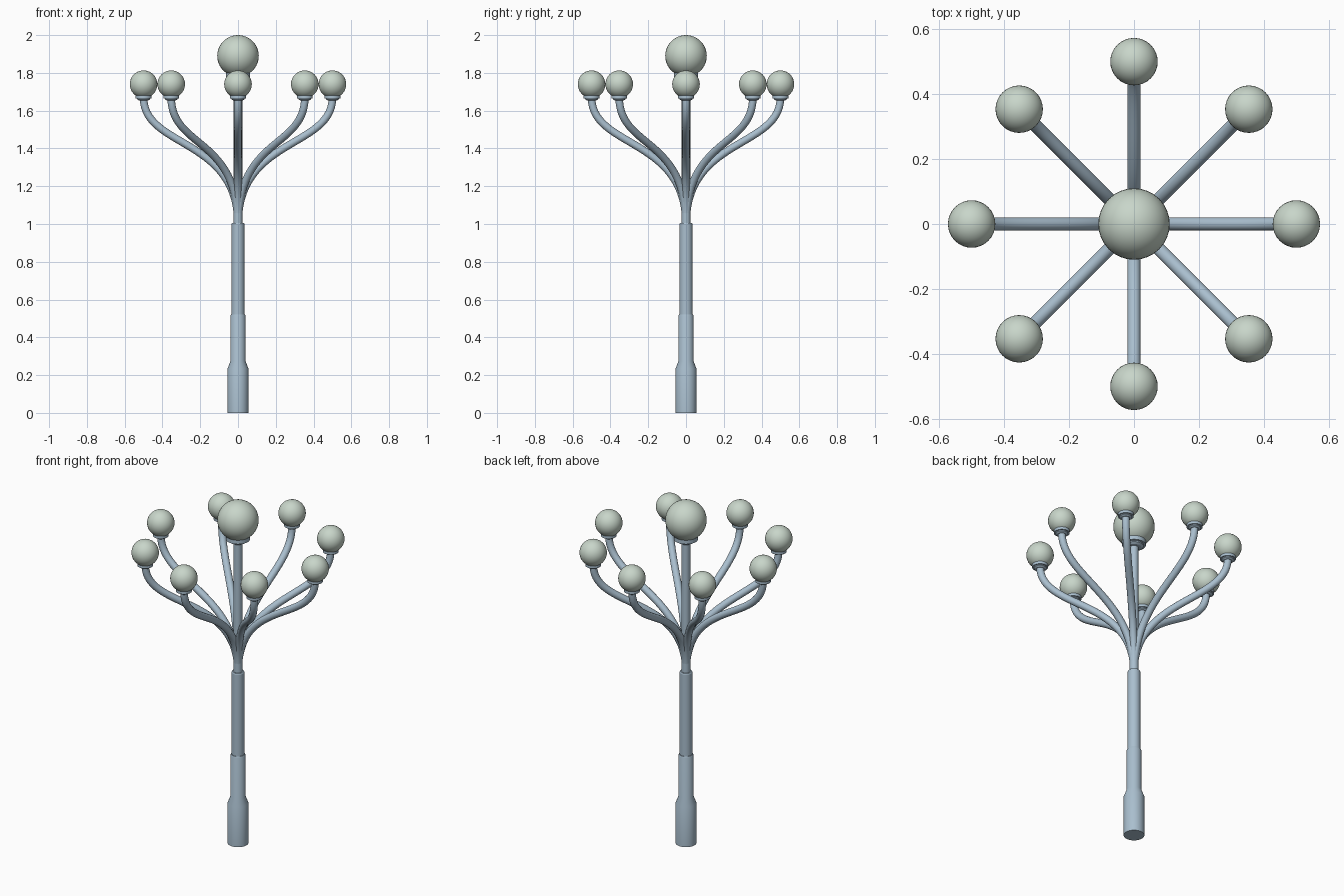
import bpy, bmesh, math
from mathutils import Matrix, Vector

if "Cube" in bpy.data.objects:
    bpy.data.objects.remove(bpy.data.objects["Cube"], do_unlink=True)


def material(name, rgb):
    mat = bpy.data.materials.new(name)
    mat.use_nodes = True
    mat.diffuse_color = (*rgb, 1)
    mat.node_tree.nodes["Principled BSDF"].inputs["Base Color"].default_value = (*rgb, 1)
    return mat


steel = material("blue_grey_steel", (0.40, 0.52, 0.62))
glass = material("pale_green_glass", (0.58, 0.67, 0.59))


def finish(name, bm, mat):
    bmesh.ops.recalc_face_normals(bm, faces=bm.faces)
    mesh = bpy.data.meshes.new(name)
    bm.to_mesh(mesh)
    bm.free()
    mesh.materials.append(mat)
    obj = bpy.data.objects.new(name, mesh)
    bpy.context.collection.objects.link(obj)
    bpy.ops.object.select_all(action="DESELECT")
    obj.select_set(True)
    bpy.context.view_layer.objects.active = obj
    bpy.ops.object.shade_smooth_by_angle(angle=math.radians(30))
    return obj


def sweep(name, rings, sides=24):
    """Skin circles given as (centre, radius, tilt in the xz plane)."""
    bm = bmesh.new()
    loops = []
    for centre, radius, tilt in rings:
        turn = Matrix.Rotation(tilt, 3, "Y")
        loops.append([bm.verts.new(Vector(centre) + turn @ Vector(
            (radius * math.cos(a), radius * math.sin(a), 0)))
            for a in (math.tau * i / sides for i in range(sides))])
    for low, high in zip(loops, loops[1:]):
        for i in range(sides):
            j = (i + 1) % sides
            bm.faces.new((low[i], low[j], high[j], high[i]))
    bm.faces.new(loops[0])
    bm.faces.new(loops[-1])
    return finish(name, bm, steel)


def turned(name, profile):
    return sweep(name, [((0, 0, z), r, 0) for r, z in profile], 32)


def lamp(name, x, z, radius):
    """A globe seated in a flared collar."""
    bm = bmesh.new()
    bmesh.ops.create_uvsphere(bm, u_segments=32, v_segments=20, radius=radius)
    globe = finish(name + "_globe", bm, glass)
    k = radius / 0.073
    collar = turned(name + "_collar", [(r * k, h * k) for r, h in (
        (0.026, -0.085), (0.034, -0.080), (0.034, -0.075),
        (0.042, -0.075), (0.042, -0.055))])
    for obj in (globe, collar):
        obj.location = (x, 0, z)
    return globe, collar


# Stepped pole and straight centre stem
turned("pole", [(0.055, 0), (0.055, 0.235), (0.040, 0.275), (0.040, 0.515),
                (0.037, 0.522), (0.034, 0.522), (0.034, 1.0), (0.031, 1.005)])
turned("centre_stem", [(0.023, 0.99), (0.023, 1.79)])
lamp("centre", 0, 1.89, 0.11)

# S-shaped arm centreline
p = [Vector(c) for c in ((0, 0, 1.0), (0, 0, 1.46), (0.5, 0, 1.40), (0.5, 0, 1.67))]
arm_rings = []
for step in range(29):
    t = step / 28
    s = 1 - t
    centre = s**3 * p[0] + 3 * s * s * t * p[1] + 3 * s * t * t * p[2] + t**3 * p[3]
    tangent = s * s * (p[1] - p[0]) + 2 * s * t * (p[2] - p[1]) + t * t * (p[3] - p[2])
    arm_rings.append((centre, 0.02, math.atan2(tangent.x, tangent.z)))

# Eight arms with lamps around the pole
for n in range(8):
    spin = Matrix.Rotation(n * math.tau / 8, 4, "Z")
    arm = sweep(f"arm_{n + 1}", arm_rings, 16)
    for obj in (arm, *lamp(f"lamp_{n + 1}", 0.5, 1.74, 0.073)):
        obj.matrix_world = spin @ Matrix.Translation(obj.location)
